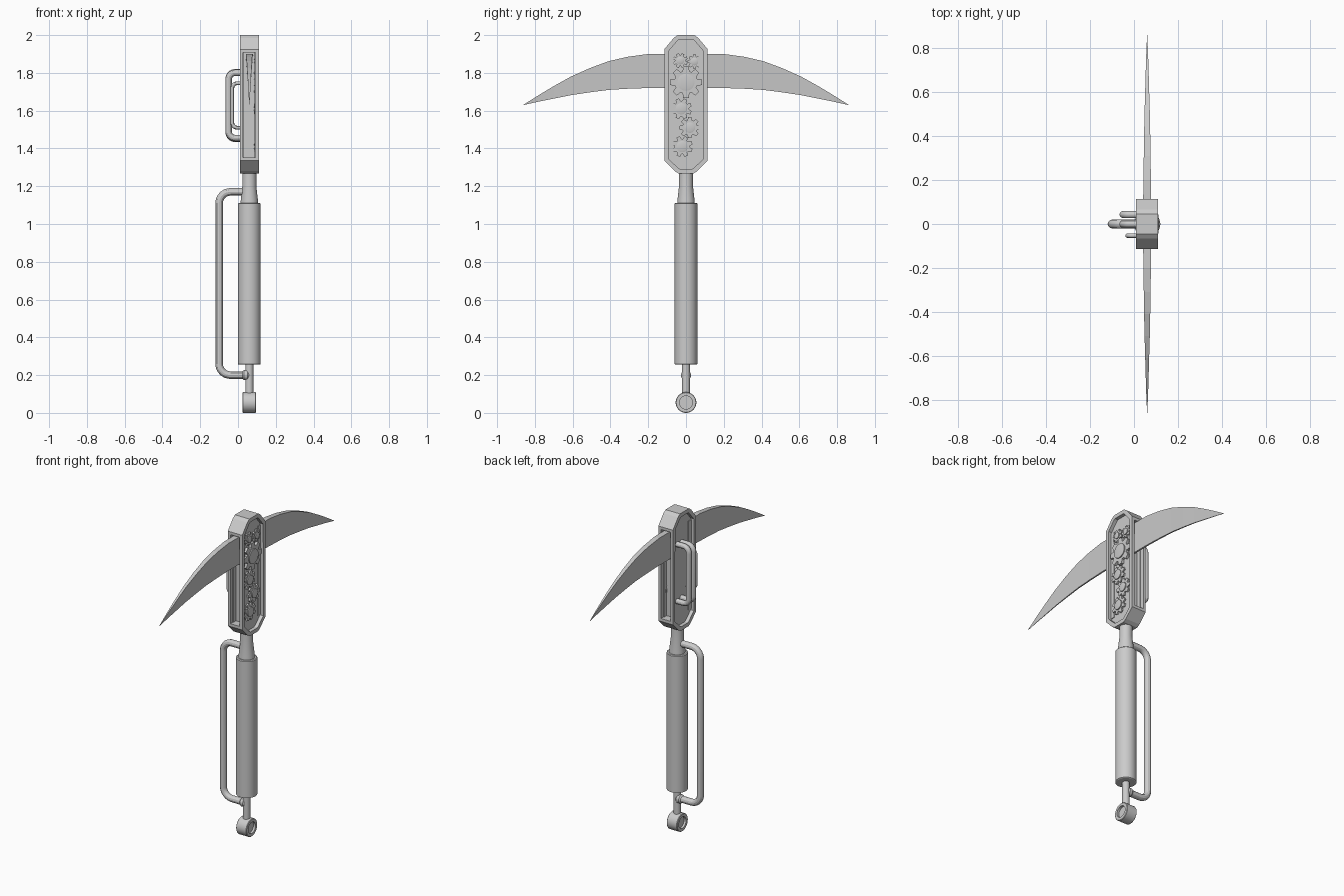
import bpy, bmesh
from math import sin, cos, pi
from mathutils import Vector, Matrix

if "Cube" in bpy.data.objects:
    bpy.data.objects.remove(bpy.data.objects["Cube"])

CX = 0.06  # x of the tool's centre plane


def finish(bm, name, smooth=False):
    bmesh.ops.recalc_face_normals(bm, faces=bm.faces)
    me = bpy.data.meshes.new(name)
    bm.to_mesh(me)
    bm.free()
    ob = bpy.data.objects.new(name, me)
    bpy.context.collection.objects.link(ob)
    if smooth:
        shade(ob)
    return ob


def shade(ob):
    bpy.ops.object.select_all(action='DESELECT')
    ob.select_set(True)
    bpy.context.view_layer.objects.active = ob
    if ob.type == 'CURVE':
        bpy.ops.object.convert(target='MESH')
    bpy.ops.object.shade_smooth_by_angle(angle=pi / 6)


def lathe(name, profile, origin, along_x=False, n=32):
    """Spin an (r, h) profile; axis is z, or x when along_x is set."""
    bm = bmesh.new()
    rot = Matrix.Rotation(pi / 2, 4, 'Y') if along_x else Matrix()
    rings = []
    for r, h in profile:
        rings.append([bm.verts.new(rot @ Vector((r * cos(2 * pi * i / n), r * sin(2 * pi * i / n), h))
                                   + Vector(origin)) for i in range(n)])
    for a, b in zip(rings, rings[1:]):
        for i in range(n):
            bm.faces.new((a[i], a[(i + 1) % n], b[(i + 1) % n], b[i]))
    bm.faces.new(rings[0])
    bm.faces.new(rings[-1])
    return finish(bm, name, True)


def prism(bm, outline, x0, x1):
    """Extrude a (y, z) outline from x0 to x1."""
    f = bm.faces.new([bm.verts.new((x0, y, z)) for y, z in outline])
    ext = bmesh.ops.extrude_face_region(bm, geom=[f])
    bmesh.ops.translate(bm, vec=(x1 - x0, 0, 0),
                        verts=[g for g in ext['geom'] if isinstance(g, bmesh.types.BMVert)])


def u_pipe(name, xa, xb, y, z0, z1, r, bend):
    """Pipe leaving x=xa at z1, running down at x=xb and returning at z0."""
    pts = [(xa, z1)]
    for k in range(9):
        a = pi / 2 + k * pi / 16
        pts.append((xb + bend + bend * cos(a), z1 - bend + bend * sin(a)))
    pts += [(x, z0 + z1 - z) for x, z in reversed(pts)]
    cu = bpy.data.curves.new(name, 'CURVE')
    cu.dimensions = '3D'
    cu.bevel_depth, cu.bevel_resolution, cu.use_fill_caps = r, 4, True
    sp = cu.splines.new('POLY')
    sp.points.add(len(pts) - 1)
    for p, (x, z) in zip(sp.points, pts):
        p.co = (x, y, z, 1)
    ob = bpy.data.objects.new(name, cu)
    bpy.context.collection.objects.link(ob)
    shade(ob)


# Head casing: octagonal block, recessed faces and side slots
half = [(0.045, 2.0), (0.065, 1.985), (0.115, 1.925), (0.115, 1.335), (0.06, 1.28), (0.04, 1.268)]
bm = bmesh.new()
prism(bm, half + [(-y, z) for y, z in reversed(half)], 0.01, 0.11)
bmesh.ops.recalc_face_normals(bm, faces=bm.faces)
bm.normal_update()
caps = [f for f in bm.faces if abs(f.normal.x) > 0.9]
sides = [f for f in bm.faces if abs(f.normal.y) > 0.99]
for faces, depth in ((caps, 0.022), (sides, 0.05)):
    bmesh.ops.inset_individual(bm, faces=faces, thickness=0.025)
    for f in faces:
        n = f.normal.copy()
        ext = bmesh.ops.extrude_discrete_faces(bm, faces=[f])['faces'][0]
        bmesh.ops.translate(bm, vec=-n * depth, verts=ext.verts)
finish(bm, "head_casing")

# Blades: flat back, thinning to the lower edge and tip
sections = [(0.05, 1.90, 1.72, 0.019), (0.20, 1.90, 1.72, 0.017), (0.31, 1.885, 1.716, 0.0155),
            (0.41, 1.862, 1.71, 0.014), (0.51, 1.825, 1.697, 0.012), (0.61, 1.78, 1.682, 0.009),
            (0.70, 1.73, 1.664, 0.0065), (0.78, 1.682, 1.648, 0.004), (0.86, 1.632, 1.63, 0.0005)]
for side, name in ((-1, "front_blade"), (1, "rear_blade")):
    bm = bmesh.new()
    loops = [[bm.verts.new((CX + x, side * y, z)) for x, z in
              ((-t, zt), (t, zt), (t * 0.3, zb), (-t * 0.3, zb))] for y, zt, zb, t in sections]
    for a, b in zip(loops, loops[1:]):
        for i in range(4):
            bm.faces.new((a[i], a[(i + 1) % 4], b[(i + 1) % 4], b[i]))
    bm.faces.new(loops[0])
    bm.faces.new(loops[-1])
    finish(bm, name)

# Gear train in the right-hand recess: y, z, outer radius, hub radius, front x
gears = [(0.0, 1.75, 0.085, 0.045, 0.104), (-0.03, 1.865, 0.04, 0.02, 0.098),
         (0.045, 1.86, 0.038, 0.02, 0.098), (-0.025, 1.61, 0.056, 0.03, 0.098),
         (0.02, 1.51, 0.056, 0.028, 0.098), (-0.02, 1.41, 0.056, 0.03, 0.098)]
for k, (gy, gz, R, hub, x1) in enumerate(gears):
    outline = []
    for t in range(8):
        for da, r in ((-0.30, 0.72), (-0.17, 1.0), (0.17, 1.0), (0.30, 0.72)):
            a = t * pi / 4 + da + k * pi / 8
            outline.append((gy + R * r * cos(a), gz + R * r * sin(a)))
    bm = bmesh.new()
    prism(bm, outline, 0.086, x1)
    finish(bm, f"gear_{k + 1}")
    lathe(f"gear_hub_{k + 1}", [(hub, 0), (hub, 0.007), (hub * 0.75, 0.009)],
          (x1 - 0.001, gy, gz), True, 20)

# Pipes on the left of the head
u_pipe("head_pipe_middle", 0.04, -0.05, 0.0, 1.455, 1.80, 0.017, 0.035)
u_pipe("head_pipe_rear", 0.04, -0.05, 0.043, 1.45, 1.805, 0.016, 0.035)
u_pipe("head_pipe_front", 0.04, -0.03, -0.053, 1.51, 1.745, 0.010, 0.025)

# Shaft: lower rod, grip and neck
lathe("lower_rod", [(0.021, 0.10), (0.021, 0.27)], (CX, 0, 0))
lathe("grip", [(0.055, 0.255), (0.06, 0.258), (0.06, 1.108), (0.055, 1.112)], (CX, 0, 0))
lathe("neck", [(0.047, 1.10), (0.045, 1.13), (0.037, 1.20), (0.037, 1.29)], (CX, 0, 0))

# Pommel ring with a shallow recess on each end
lathe("pommel", [(0.035, -0.022), (0.035, -0.036), (0.052, -0.036), (0.055, -0.033),
                 (0.055, 0.033), (0.052, 0.036), (0.035, 0.036), (0.035, 0.022)],
      (CX, 0, 0.055), True)

# Hand guard pipe and its collars
u_pipe("guard_pipe", 0.05, -0.10, 0.0, 0.20, 1.17, 0.02, 0.06)
for z, name in ((0.20, "lower_guard_collar"), (1.17, "upper_guard_collar")):
    lathe(name, [(0.018, -0.028), (0.027, -0.018), (0.027, 0.0), (0.018, 0.012)],
          (0.05, 0, z), True, 20)
